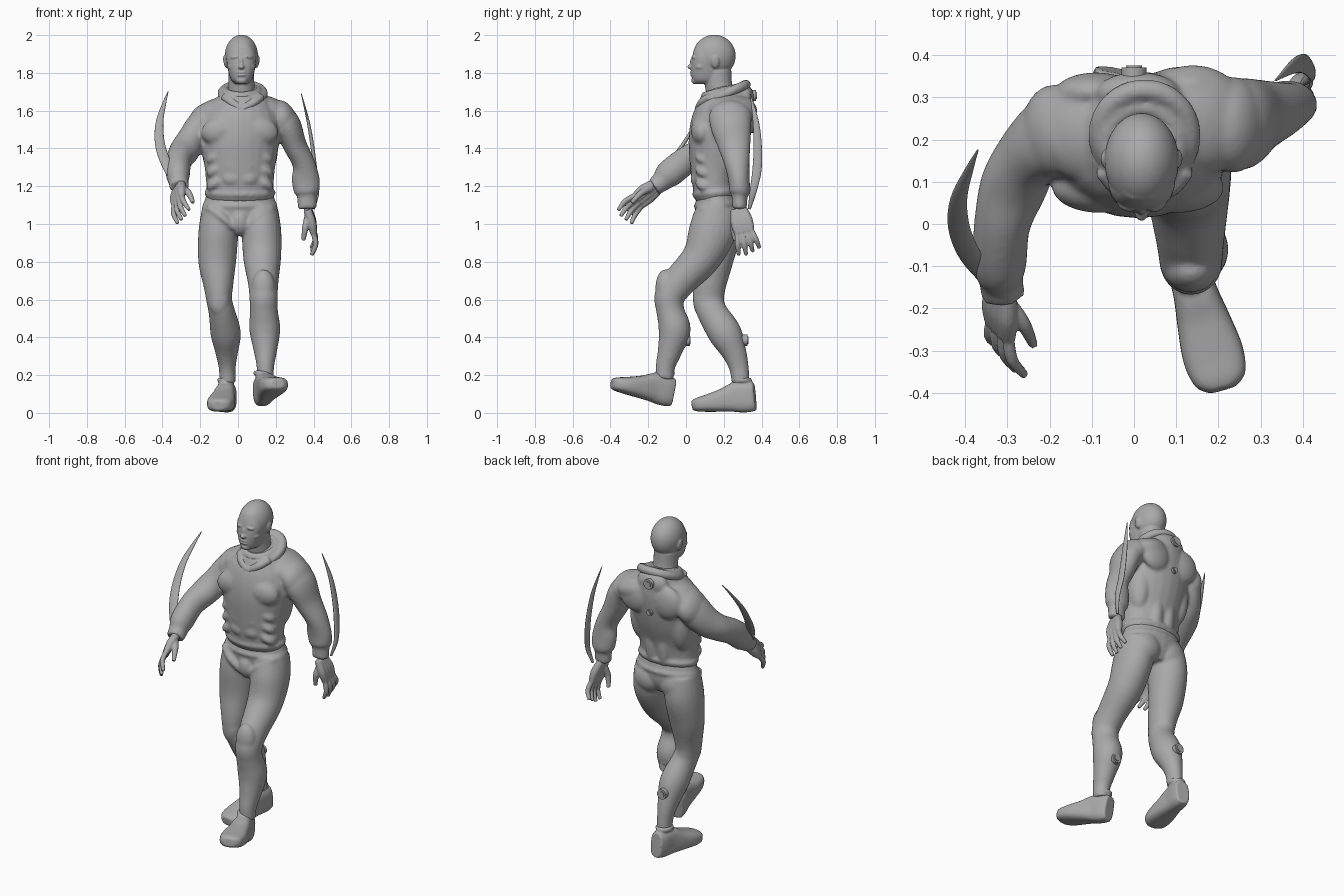
import bpy
import bmesh
import math
from mathutils import Matrix, Vector

cube = bpy.data.objects.get("Cube")
if cube:
    bpy.data.objects.remove(cube)

grey = bpy.data.materials.new("plain grey")
grey.use_nodes = True
grey.diffuse_color = (.4, .4, .4, 1)
grey.node_tree.nodes["Principled BSDF"].inputs["Base Color"].default_value = grey.diffuse_color

MIDDLE = .01   # the body's centre line in x
SIDES = (-1, 1)


def superpower(value, power):
    return math.copysign(abs(value) ** power, value)


def spline(stations, steps=5):
    """Catmull-Rom curve through stations of (x, y, z, side radius, depth radius)."""
    pts = [Vector(s) for s in stations]
    padded = [pts[0]] + pts + [pts[-1]]
    result = []
    for a, b, c, d in zip(padded, padded[1:], padded[2:], padded[3:]):
        for i in range(steps):
            t = i / steps
            result.append(b + (c - a) * (t / 2)
                          + (a * 2 - b * 5 + c * 4 - d) * (t * t / 2)
                          + (b * 3 - a - c * 3 + d) * (t ** 3 / 2))
    return result + [pts[-1]]


def bridge(bm, first, second):
    for i in range(len(first)):
        bm.faces.new((first[i - 1], first[i], second[i], second[i - 1]))


def loft(bm, stations, power=1, place=Matrix(), sides=24):
    """Skin elliptical cross-sections along a smooth path."""
    path = spline(stations)
    spots = [Vector(p[:3]) for p in path]
    loops = []
    for i, (p, spot) in enumerate(zip(path, spots)):
        ahead = (spots[min(i + 1, len(spots) - 1)] - spots[max(i - 1, 0)]).normalized()
        across = Vector((1, 0, 0))
        across = (across - ahead * across.dot(ahead)).normalized()
        depth = ahead.cross(across)
        loop = []
        for k in range(sides):
            angle = math.tau * k / sides
            offset = (across * superpower(math.cos(angle), power) * max(p[3], .001)
                      + depth * superpower(math.sin(angle), power) * max(p[4], .001))
            loop.append(bm.verts.new(place @ (spot + offset)))
        loops.append(loop)
    for first, second in zip(loops, loops[1:]):
        bridge(bm, first, second)
    bm.faces.new(loops[0])
    bm.faces.new(loops[-1])


def blob(bm, centre, radii, tilt=0):
    """An ellipsoid, tilted about the y axis."""
    place = (Matrix.Translation(centre) @ Matrix.Rotation(tilt, 4, 'Y')
             @ Matrix.Diagonal((*radii, 1)))
    bmesh.ops.create_icosphere(bm, subdivisions=4, radius=1, matrix=place)


def pair(bm, out, y, z, radii, tilt=0, middle=MIDDLE):
    """Two mirrored ellipsoids."""
    for s in SIDES:
        blob(bm, (middle + s * out, y, z), radii, s * tilt)


def hoop(bm, centre, wide, deep, thick, lean=0, count=40, sides=12):
    """An oval ring with a round section, leaning about the x axis."""
    place = Matrix.Translation(centre) @ Matrix.Rotation(lean, 4, 'X')
    loops = []
    for i in range(count):
        turn = math.tau * i / count
        loop = []
        for k in range(sides):
            angle = math.tau * k / sides
            grow = thick * math.cos(angle)
            loop.append(bm.verts.new(place @ Vector((
                (wide + grow) * math.cos(turn), (deep + grow) * math.sin(turn),
                thick * math.sin(angle)))))
        loops.append(loop)
    for i in range(count):
        bridge(bm, loops[i - 1], loops[i])


def finish(bm, name, voxel=0, soften=3):
    """Turn the shapes into one object, fused and softened when a voxel size is given."""
    bmesh.ops.recalc_face_normals(bm, faces=bm.faces)
    mesh = bpy.data.meshes.new(name)
    bm.to_mesh(mesh)
    bm.free()
    mesh.materials.append(grey)
    obj = bpy.data.objects.new(name, mesh)
    bpy.context.collection.objects.link(obj)
    if voxel:
        fuse = obj.modifiers.new("fuse", 'REMESH')
        fuse.mode = 'VOXEL'
        fuse.voxel_size = voxel
        fuse.use_smooth_shade = True
        relax = obj.modifiers.new("relax", 'SMOOTH')
        relax.iterations = soften
    else:
        bpy.ops.object.select_all(action='DESELECT')
        obj.select_set(True)
        bpy.context.view_layer.objects.active = obj
        bpy.ops.object.shade_smooth_by_angle(angle=math.radians(40))


# Jacket: trunk and sleeves
bm = bmesh.new()
loft(bm, [(.01, .16, 1.13, .178, .11), (.01, .153, 1.2, .178, .118), (.01, .155, 1.3, .187, .135),
          (.01, .17, 1.42, .207, .158), (.015, .187, 1.52, .213, .163), (.02, .21, 1.61, .18, .152),
          (.02, .215, 1.68, .125, .135), (.02, .21, 1.73, .08, .09)])
loft(bm, [(.19, .235, 1.6, .07, .1), (.255, .237, 1.53, .075, .11), (.3, .255, 1.42, .063, .088),
          (.348, .27, 1.32, .06, .067), (.358, .28, 1.24, .074, .057), (.364, .285, 1.17, .068, .055),
          (.365, .284, 1.15, .053, .043), (.366, .283, 1.08, .051, .039)])
loft(bm, [(-.14, .22, 1.59, .07, .1), (-.2, .21, 1.52, .075, .1), (-.25, .16, 1.44, .076, .088),
          (-.285, .09, 1.385, .08, .076), (-.312, 0, 1.335, .067, .074), (-.318, -.09, 1.265, .064, .074),
          (-.315, -.13, 1.225, .053, .056), (-.31, -.17, 1.195, .052, .047)])
# Jacket: shoulders sloping from the neck
blob(bm, (.14, .245, 1.6), (.14, .132, .08), .25)
blob(bm, (-.1, .222, 1.59), (.14, .125, .078), -.25)
blob(bm, (.235, .235, 1.56), (.072, .114, .1), -.4)
blob(bm, (-.19, .22, 1.54), (.072, .11, .1), .4)
# Jacket: muscle forms
pair(bm, .09, .086, 1.495, (.115, .06, .08), .2)
for z in (1.38, 1.31, 1.24):
    pair(bm, .04, .049, z, (.05, .025, .038))
    pair(bm, .125, .098, z - .02, (.06, .05, .032), .6)
blob(bm, (.12, .327, 1.57), (.095, .046, .1), .3)
blob(bm, (-.09, .313, 1.57), (.095, .046, .1), -.3)
pair(bm, .135, .21, 1.42, (.068, .08, .17))
pair(bm, .04, .258, 1.28, (.04, .032, .14))
# Jacket: hem fold and hump behind the collar
hoop(bm, (MIDDLE, .157, 1.165), .172, .107, .018, .08)
blob(bm, (.01, .31, 1.67), (.1, .05, .07))
finish(bm, "jacket", .009, 7)

# Rolled collar, dipping at the front
bm = bmesh.new()
hoop(bm, (.025, .21, 1.69), .108, .118, .026, .42)
hoop(bm, (.02, .19, 1.7), .085, .09, .024, .25)
for s in SIDES:
    loft(bm, [(.025 + s * .1, .13, 1.675, .022, .022), (.025 + s * .06, .085, 1.645, .024, .022),
              (.02, .06, 1.61, .02, .015)], sides=12)
finish(bm, "collar", .008, 5)

# Trousers: hips, then both legs
bm = bmesh.new()
loft(bm, [(.01, .16, 1.19, .165, .1), (.01, .165, 1.1, .192, .115), (.01, .165, 1.03, .175, .11),
          (.01, .165, .97, .07, .08)])
loft(bm, [(.11, .165, 1.08, .1, .11), (.124, .14, .96, .105, .125), (.128, .08, .82, .1, .103),
          (.133, -.03, .7, .082, .088), (.135, -.085, .62, .075, .082), (.137, -.083, .54, .074, .074),
          (.142, -.06, .44, .082, .085), (.145, -.085, .33, .062, .065), (.145, -.108, .25, .047, .052),
          (.145, -.113, .18, .042, .047)])
loft(bm, [(-.09, .165, 1.08, .1, .11), (-.104, .165, .95, .106, .122), (-.11, .148, .8, .1, .1),
          (-.104, .125, .68, .08, .088), (-.1, .12, .6, .068, .082), (-.085, .14, .53, .07, .08),
          (-.065, .207, .42, .08, .088), (-.06, .255, .32, .06, .066), (-.057, .28, .24, .045, .052),
          (-.055, .29, .16, .043, .047)])
pair(bm, .085, .225, 1.03, (.09, .062, .085))
blob(bm, (.01, .09, 1.01), (.055, .06, .075))
blob(bm, (.135, -.11, .66), (.062, .052, .1))
blob(bm, (-.1, .08, .6), (.055, .043, .09))
# Trousers: belt fold and raised groin lines
hoop(bm, (MIDDLE, .165, 1.1), .18, .106, .018, .05)
for s in SIDES:
    loft(bm, [(MIDDLE + s * .17, .1, 1.09, .02, .02), (MIDDLE + s * .1, .055, 1.04, .022, .022),
              (MIDDLE + s * .03, .06, .98, .018, .018)], sides=12)
finish(bm, "trousers", .009, 4)

# Boots
FOOT = [(0, 0, .083, .042, .074), (0, -.04, .08, .05, .08), (0, -.1, .08, .053, .08),
        (0, -.17, .064, .064, .062), (0, -.25, .049, .073, .047), (0, -.31, .04, .062, .036),
        (0, -.335, .036, .033, .025)]
for name, heel, yaw, pitch in (("left_boot", (.125, -.092, .028), .28, -.28),
                               ("right_boot", (-.05, .365, .003), -.16, 0)):
    bm = bmesh.new()
    turn = Matrix.Rotation(yaw, 4, 'Z') @ Matrix.Rotation(pitch, 4, 'X')
    place = Matrix.Translation(heel) @ turn
    loft(bm, FOOT, .7, place)
    hoop(bm, place @ Vector((0, -.07, .17)), .036, .04, .014)
    finish(bm, name, .007, 2)


# Hands
def hand(name, wrist, along, toward_index, curl):
    wrist, along, toward_index, curl = (Vector(v) for v in (wrist, along, toward_index, curl))
    along.normalize()
    toward_index.normalize()
    bm = bmesh.new()

    def limb(points, thick):
        loft(bm, [(*(wrist + along * a + toward_index * t + curl * c), r * thick, r * thick)
                  for a, t, c, r in points], sides=12)

    for k in (-1.5, -.5, .5, 1.5):
        reach = .122 - .01 * abs(k - .5)
        row = k * .024
        limb([(-.02, row * .6, 0, 1.5), (.05, row, -.008, 1.6), (.11, row, -.006, 1.2)], .015)
        limb([(.1, row, -.006, 1), (.11 + reach / 2, row * 1.4, -.004, 1),
              (.11 + reach, row * 1.6, .03, .7)], .0145)
    limb([(.02, .02, .005, 1.3), (.07, .05, .03, 1.1), (.14, .058, .055, .7)], .016)
    finish(bm, name, .005, 2)


hand("left_hand", (.372, .283, 1.06), (.22, .25, -1), (0, -1, -.25), (-1, 0, 0))
hand("right_hand", (-.312, -.165, 1.19), (0, -.8, -.65), (.5, -.5, .65), (.8, .3, -.5))

# Head: neck, jaw and skull
bm = bmesh.new()
FACE = .018
loft(bm, [(FACE, .2, 1.64, .085, .08), (FACE, .175, 1.72, .07, .072), (FACE, .165, 1.81, .068, .075)])
loft(bm, [(FACE, .11, 1.742, .032, .06), (FACE, .11, 1.765, .056, .077), (FACE, .11, 1.82, .072, .083),
          (FACE, .112, 1.885, .08, .078), (FACE, .125, 1.94, .06, .07)], .85)
blob(bm, (FACE, .15, 1.89), (.088, .113, .112))
# Head: features
blob(bm, (FACE, .03, 1.832), (.017, .023, .014))
blob(bm, (FACE, .037, 1.855), (.011, .016, .03))
blob(bm, (FACE, .05, 1.76), (.03, .022, .02))
for z in (1.803, 1.788):
    blob(bm, (FACE, .036, z), (.026, .016, .006))
pair(bm, .03, .055, 1.884, (.03, .026, .011), .1, FACE)
pair(bm, .047, .08, 1.833, (.028, .034, .022), 0, FACE)
pair(bm, .085, .155, 1.858, (.01, .022, .034), .2, FACE)
finish(bm, "head", .005, 2)

# Curved forearm blades
bm = bmesh.new()
loft(bm, [(-.335, -.15, 1.21, .015, .008), (-.385, -.08, 1.33, .027, .01), (-.414, -.01, 1.43, .026, .01),
          (-.415, .06, 1.54, .02, .008), (-.39, .13, 1.64, .01, .005), (-.37, .175, 1.7, .002, .002)])
finish(bm, "right_blade")
bm = bmesh.new()
loft(bm, [(.4, .335, 1.08, .006, .008), (.42, .355, 1.17, .01, .018), (.41, .375, 1.28, .01, .024),
          (.395, .38, 1.4, .01, .022), (.372, .37, 1.54, .008, .016), (.335, .34, 1.69, .002, .002)])
finish(bm, "left_blade")

# Round studs on the back and calves
for name, spot, size in (("upper_back_stud", (0, .346, 1.68), .03), ("lower_back_stud", (0, .335, 1.5), .018),
                         ("left_calf_stud", (.14, -.005, .385), .03), ("right_calf_stud", (-.06, .3, .385), .03)):
    bm = bmesh.new()
    for grow, length in ((1, .05), (.65, .06)):
        bmesh.ops.create_cone(bm, cap_ends=True, segments=20, radius1=size * grow, radius2=size * grow,
                              depth=length, matrix=Matrix.Translation(spot) @ Matrix.Rotation(math.pi / 2, 4, 'X'))
    finish(bm, name)
